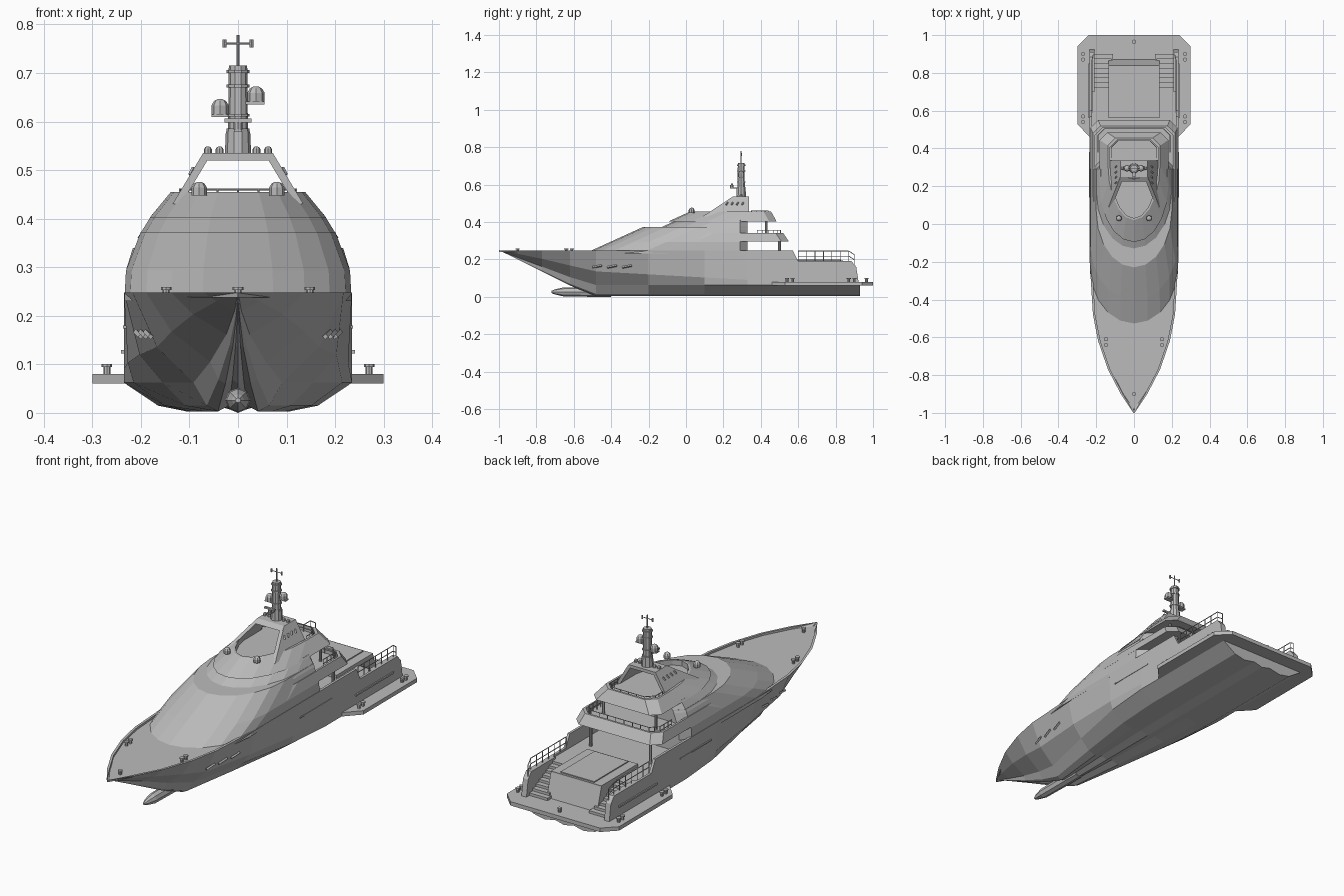
import bpy, bmesh, math
from mathutils import Vector

if "Cube" in bpy.data.objects:
    bpy.data.objects.remove(bpy.data.objects["Cube"])

grey = bpy.data.materials.new("plain grey")
grey.use_nodes = True
grey.diffuse_color = (0.5, 0.5, 0.5, 1)
grey.node_tree.nodes["Principled BSDF"].inputs["Base Color"].default_value = grey.diffuse_color

SIDES = (-1, 1)
HULL_WIDTH, RAIL_TOP, MAIN_DECK, PLATFORM = 0.235, 0.248, 0.18, 0.07
HOUSE_END, STERN_START, MAST_Y = 0.33, 0.7, 0.295


def loft(name, rings):
    """Skin closed rings of equal length and cap both ends."""
    bm = bmesh.new()
    rows = [[bm.verts.new(point) for point in ring] for ring in rings]
    for row, following in zip(rows, rows[1:]):
        for i in range(len(row)):
            bm.faces.new((row[i - 1], row[i], following[i], following[i - 1]))
    bm.faces.new(rows[0])
    bm.faces.new(rows[-1])
    bmesh.ops.recalc_face_normals(bm, faces=bm.faces)
    mesh = bpy.data.meshes.new(name)
    bm.to_mesh(mesh)
    bm.free()
    mesh.materials.append(grey)
    bpy.context.collection.objects.link(bpy.data.objects.new(name, mesh))


def mirrored(half):
    return half + [(-x, y) for x, y in reversed(half)]


def level(points, z):
    return [(x, y, z) for x, y in points]


def box(name, left, right, front, back, bottom, top):
    corners = [(left, front), (right, front), (right, back), (left, back)]
    loft(name, [level(corners, bottom), level(corners, top)])


def circle(centre, radius, turn, sides):
    angles = [math.tau * i / sides for i in range(sides)]
    return [centre + turn @ Vector((math.cos(a), math.sin(a), 0)) * radius for a in angles]


def rod(name, start, end, radius=0.002, end_radius=None, sides=6):
    start, end = Vector(start), Vector(end)
    turn = Vector((0, 0, 1)).rotation_difference(end - start)
    loft(name, [circle(start, radius, turn, sides), circle(end, end_radius or radius, turn, sides)])


def post(name, x, y, z, height, radius, end_radius=None, sides=8):
    rod(name, (x, y, z), (x, y, z + height), radius, end_radius, sides)


def dome(name, x, y, z, radius):
    post(name + "_base", x, y, z, radius, radius)
    post(name + "_shoulder", x, y, z + radius, radius / 2, radius, radius * 0.7)
    post(name + "_crown", x, y, z + radius * 1.5, radius / 4, radius * 0.7, radius / 4)


def railing(name, path, height, gap=0.045):
    lift = Vector((0, 0, height))
    for start, end in zip(path, path[1:]):
        start, end = Vector(start), Vector(end)
        rod(name + "_top", start + lift, end + lift)
        rod(name + "_middle", start + lift / 2, end + lift / 2)
        count = math.ceil((end - start).length / gap)
        for i in range(count + 1):
            foot = start.lerp(end, i / count)
            rod(name + "_post", foot, foot + lift)


# Hull: flared sections over a raked stem, with stepped decks
def hull_section(y):
    bow = max(0, -y - 0.1) / 0.9
    width = max(0.003, HULL_WIDTH * (1 - bow ** 3))
    keel = max(0.003, -y / 2 - 0.25)
    chine = 0.06 + keel * 0.75
    chine_width = width * min(1, max(0.1, 0.83 + y * 0.85))
    knuckle_width = width * 0.6 + chine_width * 0.4
    rim = min(0.012, width / 2)
    if y <= HOUSE_END:
        deck, top = RAIL_TOP - 0.01, RAIL_TOP
    elif y <= STERN_START:
        deck, top = MAIN_DECK, RAIL_TOP if y < 0.6 else 0.19
    else:
        deck = top = PLATFORM
    knuckle = chine + (top - chine) * max(0.05, 0.25 - y * 0.3)
    bilge = keel + (chine - keel) / 5
    half = [(0, deck), (width - rim, deck), (width - rim, top), (width, top),
            (knuckle_width, knuckle), (chine_width, chine), (chine_width * 0.7, bilge),
            (chine_width * 0.45, keel), (chine_width / 5, bilge), (0, keel)]
    return [(x, y, z) for x, z in half + [(-x, z) for x, z in half[-2:0:-1]]]


stations = [-1, -0.9, -0.77, -0.62, -0.48, -0.2, 0.1, HOUSE_END, HOUSE_END + 0.001,
            0.57, 0.6, STERN_START, STERN_START + 0.001, 0.93]
loft("hull", [hull_section(y) for y in stations])

# Bulbous bow
nose, tail, bulb_radius = -0.72, -0.4, 0.026
along_y = Vector((0, 0, 1)).rotation_difference(Vector((0, 1, 0)))
loft("bow_bulb", [circle(Vector((0, nose + (tail - nose) * t, bulb_radius)),
                         bulb_radius * min(1, math.sqrt(t * 4 + 0.04)), along_y, 8)
                  for t in (0, 0.05, 0.2, 0.6, 1)])

# Swim platform
platform = mirrored([(HULL_WIDTH, 0.46), (0.3, 0.53), (0.3, 0.94), (0.24, 1)])
loft("swim_platform", [level(platform, z) for z in (0.061, 0.08)])

# Stern block with its hatch
block = 0.135
loft("stern_block", [level(mirrored([(block, STERN_START), (block, end)]), z)
                     for z, end in ((PLATFORM, 0.875), (MAIN_DECK + 0.01, 0.84))])
box("deck_hatch", -block, block, 0.56, 0.84, MAIN_DECK - 0.01, MAIN_DECK + 0.015)
box("hatch_panel", -0.09, 0.09, 0.57, 0.83, MAIN_DECK, MAIN_DECK + 0.02)

for side in SIDES:
    # Stern wings, stairs and rails
    wing = [(STERN_START, 0.065), (0.925, 0.065), (0.91, 0.16), (0.885, 0.19), (STERN_START, 0.19)]
    loft("stern_wing", [[(side * x, y, z) for y, z in wing] for x in (0.208, HULL_WIDTH)])
    for i in range(8):
        step = STERN_START + i * 0.025
        inner = block - max(0, i - 4) * 0.008
        box("stair_step", side * inner, side * 0.21, step - 0.01, step + 0.025,
            PLATFORM, MAIN_DECK - i * 0.0125)
    railing("stern_rail", [(side * 0.222, 0.6, 0.19), (side * 0.222, 0.87, 0.19),
                           (side * 0.215, 0.9, 0.17)], 0.055)

    # Rub rails, hull slots and bow vents
    box("rub_rail", side * 0.23, side * 0.241, 0.56, 0.85, 0.122, 0.13)
    box("hull_slot", side * 0.23, side * 0.237, 0.14, 0.38, 0.174, 0.18)
    for i in range(3):
        vent = Vector((side * (0.18 + i / 100), i * 0.08 - 0.5, 0.157))
        rod("bow_vent", vent, vent + Vector((side / 100, 0.05, 0.01)), 0.006, sides=4)


# Superstructure: rounded outlines that narrow and step back with height
def house_ring(z, setback, end, inset=0.0, drop=0.0):
    width = HULL_WIDTH - inset - 2.3 * (z - 0.25) ** 2
    front = z * 2.2 - 1.05 + setback + inset
    depth, corner = 0.3, 0.04
    angles = [math.pi / 10 * i for i in range(6)]
    curve = [(width * math.sin(a), front + depth * (1 - math.cos(a))) for a in angles]
    corners = [(width, end - corner), (width - corner, end)]
    whole = curve + corners + [(-x, y) for x, y in reversed(curve[1:] + corners)]
    return level(whole, z - drop)


def sunken_deck(name, bottom, top, setback, end):
    sunk, slope, wall = 0.025, 0.03, 0.01
    loft(name, [house_ring(bottom, setback, end), house_ring(top, setback, end - slope),
                house_ring(top, setback, end - slope - wall, wall),
                house_ring(top, setback, end - slope - wall, wall, sunk)])


loft("main_house", [house_ring(z, 0, HOUSE_END) for z in (0.23, 0.293, 0.373)])
loft("upper_house", [house_ring(z, 0.1, HOUSE_END) for z in (0.36, 0.41)])
sunken_deck("upper_deck", 0.295, 0.34, 0.15, 0.55)
sunken_deck("roof_deck", 0.402, 0.455, 0.07, 0.485)


def deck_rail(name, width, front, back, z, height):
    corner = 0.035
    half = [(width - corner, back), (width, back - corner), (width, front)]
    railing(name, level(half[::-1] + [(-x, y) for x, y in half], z), height)


deck_rail("upper_rail", 0.19, 0.38, 0.505, 0.315, 0.04)
deck_rail("roof_rail", 0.12, 0.35, 0.44, 0.43, 0.03)

# Mast arch with leaning legs, plus pillars, lamps and roof domes
arch_back, arch_foot, arch_top = 0.337, 0.43, 0.535
for side in SIDES:
    post("lower_pillar", side * 0.16, 0.5, MAIN_DECK, 0.12, 0.007)
    post("upper_pillar", side * 0.14, 0.43, 0.315, 0.1, 0.007)
    leg = [(0.09, arch_foot), (0.25, arch_top), (arch_back, arch_top), (arch_back, arch_foot)]
    loft("arch_leg", [[(side * (0.135 - (z - arch_foot) * 0.6 - inset), y, z) for y, z in leg]
                      for inset in (0, 0.018)])
    for i in range(4):
        vent = Vector((side * 0.098, 0.215 + i * 0.028, 0.49))
        rod("arch_vent", vent, vent + Vector((-side * 0.007, 0.008, 0.014)), 0.005, sides=4)
    dome("roof_dome", side * 0.08, 0.03, arch_foot + 0.018, 0.016)
    dome("inner_lamp", side * 0.038, MAST_Y, arch_top, 0.008)
    dome("outer_lamp", side * 0.062, MAST_Y, arch_top, 0.008)
loft("arch_bridge", [level(mirrored([(width, front), (width, arch_back)]), z)
                     for z, width, front in ((0.52, 0.08, 0.225), (arch_top, 0.07, 0.25))])

# Mast with collars, aerial, radar and domes
post("mast_base", 0, MAST_Y, arch_top, 0.045, 0.027, 0.025, 10)
post("mast", 0, MAST_Y, arch_top, 0.18, 0.021, 0.019, 10)
for z in (0.58, 0.61, 0.67, 0.7):
    post("mast_collar", 0, MAST_Y, z, 0.006, 0.024, sides=10)
post("aerial", 0, MAST_Y, 0.71, 0.068, 0.003)
rod("aerial_arm", (-0.028, MAST_Y, 0.761), (0.028, MAST_Y, 0.761))
for side in SIDES:
    z = 0.632 + side * 0.013
    post("aerial_cup", side * 0.028, MAST_Y, 0.753, 0.016, 0.004)
    box("dome_bracket", 0, side * 0.055, MAST_Y - 0.012, MAST_Y + 0.012, z - 0.01, z - 0.004)
    dome("mast_dome", side * 0.037, MAST_Y, z - 0.004, 0.018)
box("radar_arm", -0.007, 0.007, 0.235, MAST_Y, 0.578, 0.584)
post("radar_base", 0, 0.245, 0.584, 0.014, 0.009)
box("radar_bar", -0.028, 0.028, 0.24, 0.25, 0.598, 0.606)


# Mooring bollards
def bollard(x, y, z):
    post("bollard_stem", x, y, z, 0.016, 0.007)
    post("bollard_cap", x, y, z + 0.015, 0.006, 0.011)


bollard(0, -0.9, RAIL_TOP - 0.01)
bollard(0, 0.965, 0.08)
for side in SIDES:
    for shift in (0, 0.03):
        bollard(side * 0.148, shift - 0.64, RAIL_TOP - 0.01)
        bollard(side * 0.27, shift + 0.54, 0.08)
        bollard(side * 0.27, shift + 0.87, 0.08)
